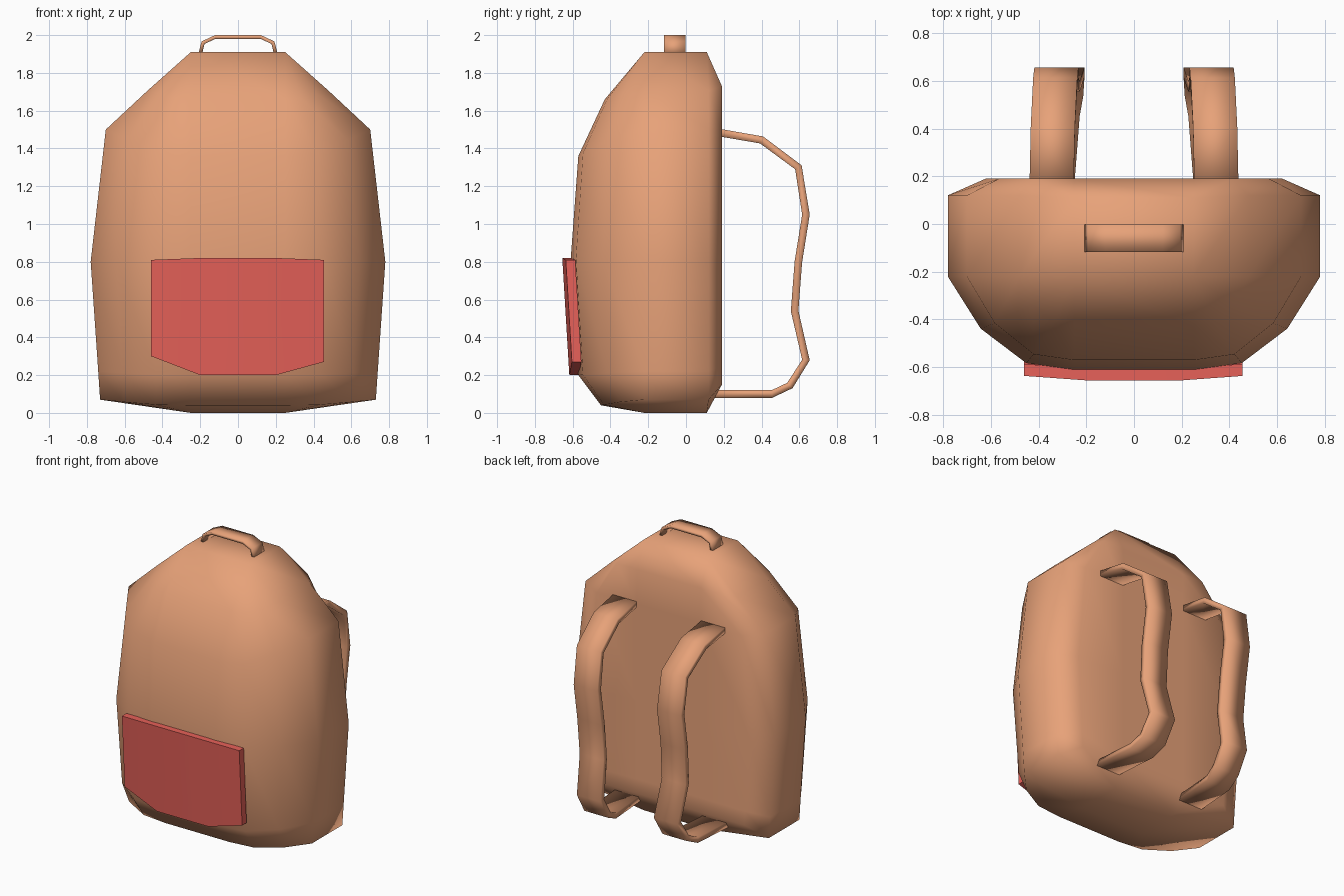
import bpy, bmesh
from mathutils import Vector

if "Cube" in bpy.data.objects:
    bpy.data.objects.remove(bpy.data.objects["Cube"])


def material(name, color):
    m = bpy.data.materials.new(name)
    m.diffuse_color = color
    m.use_nodes = True
    m.node_tree.nodes["Principled BSDF"].inputs["Base Color"].default_value = m.diffuse_color
    return m


TAN = material("tan_fabric", (0.80, 0.36, 0.19, 1))
RED = material("red_fabric", (0.80, 0.12, 0.10, 1))


def finish(name, bm, mat):
    bmesh.ops.remove_doubles(bm, verts=bm.verts[:], dist=1e-4)
    bmesh.ops.recalc_face_normals(bm, faces=bm.faces[:])
    for f in bm.faces:
        f.smooth = True
    me = bpy.data.meshes.new(name)
    bm.to_mesh(me)
    bm.free()
    me.materials.append(mat)
    ob = bpy.data.objects.new(name, me)
    bpy.context.collection.objects.link(ob)
    return ob


def loft(rings):
    """Skin closed rings of points and cap both ends."""
    bm = bmesh.new()
    vs = [[bm.verts.new(p) for p in r] for r in rings]
    n = len(vs[0])
    for a, b in zip(vs, vs[1:]):
        for i in range(n):
            j = (i + 1) % n
            bm.faces.new((a[i], a[j], b[j], b[i]))
    bm.faces.new(vs[0])
    bm.faces.new(vs[-1])
    return bm


def band(name, path, axis, width, thick):
    """Sweep a flat strip along a path; axis is the width direction."""
    pts = [Vector(p) for p in path]
    axis = Vector(axis)
    rings = []
    for i, p in enumerate(pts):
        a, b = pts[max(i - 1, 0)], pts[min(i + 1, len(pts) - 1)]
        n = (b - a).cross(axis).normalized() * thick / 2
        w = axis * width / 2
        rings.append([p + w + n, p - w + n, p - w - n, p + w - n])
    ob = finish(name, loft(rings), TAN)
    ob.data.shade_smooth()
    return ob


# Body: stacked plan outlines whose height varies from back to front
def body_ring(w, yb, yf, zb, zs, zf):
    half = []
    for fx in (0, 0.7):                                   # back panel
        half.append((0.25 + (w - 0.25) * fx, yb, zb))
    half.append((w, min(0.12, yb), zs))                   # side panel
    for fx, t, tz in ((1, 0, 0), (0.74, 0.56, 0.4), (0.38, 0.93, 0.9), (0, 1, 1)):
        half.append((0.25 + (w - 0.25) * fx, -0.22 + (yf + 0.22) * t, zs + (zf - zs) * tz))
    return half + [(-x, y, z) for x, y, z in reversed(half)]


body = [body_ring(*r) for r in (
    (0.25, 0.11, -0.22, 0.00, 0.00, 0.00),
    (0.73, 0.19, -0.45, 0.15, 0.07, 0.04),
    (0.74, 0.19, -0.57, 0.25, 0.22, 0.20),
    (0.78, 0.19, -0.61, 0.80, 0.80, 0.82),
    (0.70, 0.19, -0.57, 1.48, 1.50, 1.36),
    (0.48, 0.19, -0.43, 1.73, 1.705, 1.66),
    (0.25, 0.11, -0.22, 1.91, 1.91, 1.91))]
finish("bag_body", loft(body), TAN)

# Front pocket: curved panel with a rim running back into the body
outline = ((-0.46, 0.81, 0.30), (-0.20, 0.82, 0.20), (0.20, 0.82, 0.20), (0.455, 0.81, 0.27))
bm = bmesh.new()
cols = []
for x, top, low in outline:
    col = []
    for t in (0, 0.5, 1):
        z = top + (low - top) * t
        y = -0.655 + (0.82 - z) * 0.06 + (0.018 if abs(x) > 0.3 else 0)
        col.append(bm.verts.new((x, y, z)))
    cols.append(col)
for a, b in zip(cols, cols[1:]):
    for i in range(2):
        bm.faces.new((a[i], a[i + 1], b[i + 1], b[i]))
rim = bmesh.ops.extrude_edge_only(bm, edges=[e for e in bm.edges if e.is_boundary])
bmesh.ops.translate(bm, vec=(0, 0.05, 0),
                    verts=[v for v in rim["geom"] if isinstance(v, bmesh.types.BMVert)])
pocket = finish("front_pocket", bm, RED)
pocket.data.set_sharp_from_angle(angle=0.8)

# Shoulder straps, mirrored to the other side
strap = band("shoulder_straps", [
    (0.345, 0.17, 1.485), (0.34, 0.40, 1.445), (0.33, 0.595, 1.30), (0.325, 0.635, 1.05),
    (0.325, 0.595, 0.80), (0.32, 0.575, 0.54), (0.30, 0.635, 0.28), (0.305, 0.55, 0.145),
    (0.32, 0.455, 0.10), (0.345, 0.13, 0.10)], (1, 0, 0), 0.185, 0.04)
strap.modifiers.new("mirror", 'MIRROR')

# Top carry handle
band("top_handle", [(-0.20, -0.06, 1.90), (-0.185, -0.06, 1.96), (-0.12, -0.06, 1.99),
                    (0.12, -0.06, 1.99), (0.185, -0.06, 1.96), (0.20, -0.06, 1.90)],
     (0, 1, 0), 0.115, 0.02)
